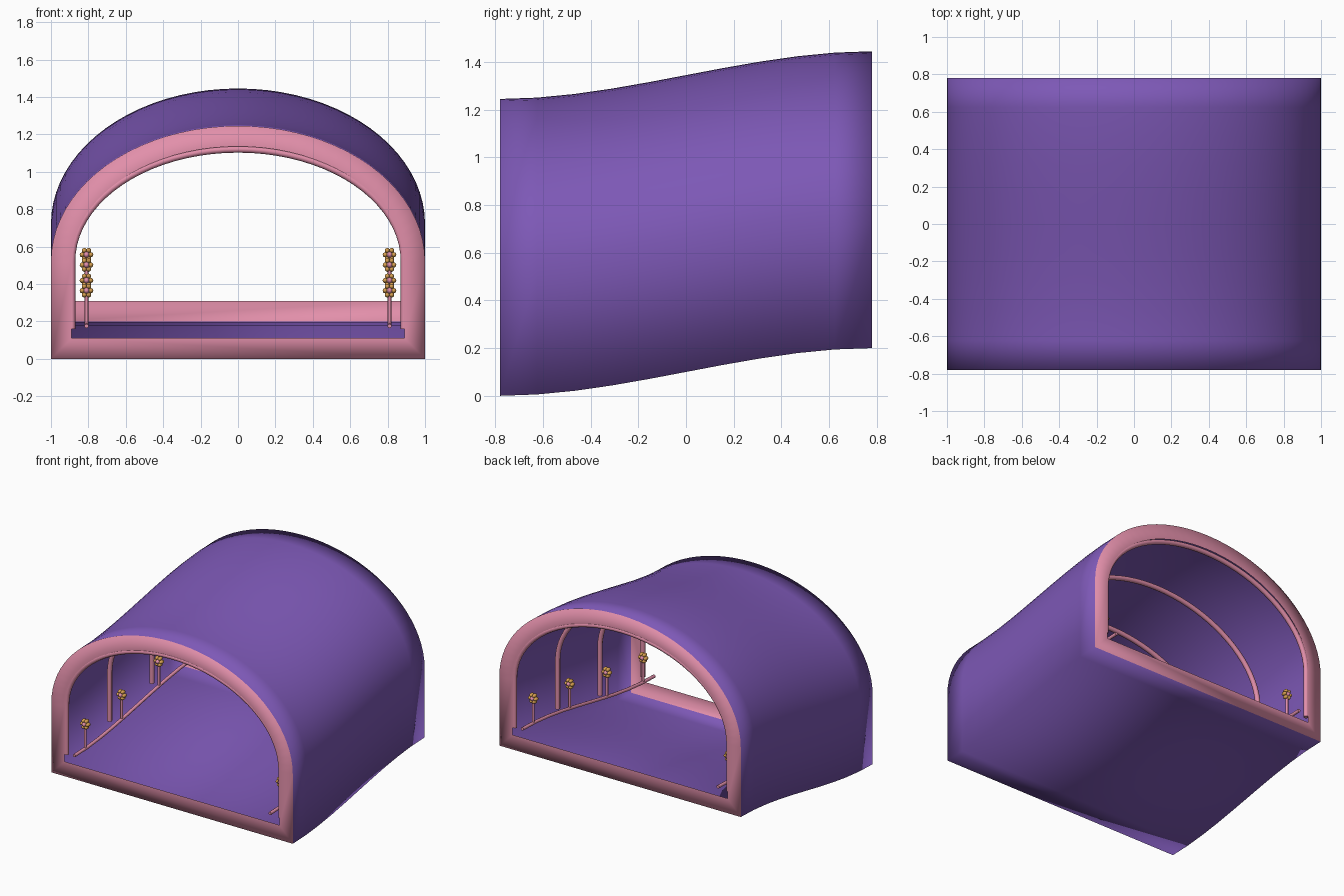
import bpy, bmesh, math
from mathutils import Matrix, Vector

cube = bpy.data.objects.get("Cube")
if cube:
    bpy.data.objects.remove(cube, do_unlink=True)

HALF = 0.78      # half of the tunnel length
SPRING = 0.52    # height where the walls turn into the arch


def material(name, rgb):
    m = bpy.data.materials.new(name)
    m.use_nodes = True
    m.diffuse_color = (*rgb, 1)
    m.node_tree.nodes["Principled BSDF"].inputs["Base Color"].default_value = (*rgb, 1)
    return m


purple = material("purple", (0.205, 0.098, 0.468))
pink = material("pink", (0.76, 0.275, 0.402))
gold = material("gold", (0.68, 0.352, 0.08))


def rise(y):
    """Smooth climb of the floor from front to back."""
    t = min(max((y + HALF) / (2 * HALF), 0), 1)
    return 0.2 * t * t * (3 - 2 * t)


def arch(half_width, top, base, y, steps=40):
    """Straight walls with a half ellipse above, from one foot to the other."""
    pts = [(half_width, base)]
    for i in range(steps + 1):
        a = math.pi * i / steps
        pts.append((half_width * math.cos(a), SPRING + (top - SPRING) * math.sin(a)))
    pts.append((-half_width, base))
    return [Vector((x, y, z + rise(y))) for x, z in pts]


def mesh_object(name, bm, mats):
    me = bpy.data.meshes.new(name)
    bm.to_mesh(me)
    bm.free()
    for m in mats:
        me.materials.append(m)
    me.polygons.foreach_set("use_smooth", [True] * len(me.polygons))
    ob = bpy.data.objects.new(name, me)
    bpy.context.collection.objects.link(ob)
    return ob


def tube(name, points, radius, mat):
    cu = bpy.data.curves.new(name, "CURVE")
    cu.dimensions = "3D"
    cu.bevel_depth = radius
    cu.bevel_resolution = 2
    cu.use_fill_caps = True
    sp = cu.splines.new("POLY")
    sp.points.add(len(points) - 1)
    for p, co in zip(sp.points, points):
        p.co = (*co, 1)
    sp.use_smooth = True
    cu.materials.append(mat)
    ob = bpy.data.objects.new(name, cu)
    bpy.context.collection.objects.link(ob)
    return ob


# Tunnel skin with a flat pink frame closing each end
def add_ring(bm, pts):
    return [bm.verts.new(p) for p in pts]


def bridge(bm, a, b, index):
    n = len(a)
    for i in range(n):
        j = (i + 1) % n
        f = bm.faces.new((a[i], a[j], b[j], b[i]))
        f.material_index = index


bm = bmesh.new()
SEGMENTS = 10
stations = [-HALF + 2 * HALF * i / SEGMENTS for i in range(SEGMENTS + 1)]
rings = [add_ring(bm, arch(1, 1.245, 0, y)) for y in stations]
front_lip = add_ring(bm, arch(0.89, 1.135, 0.11, -HALF))
back_lip = add_ring(bm, arch(0.89, 1.135, 0.11, HALF))
bridge(bm, front_lip, rings[0], 1)
for a, b in zip(rings, rings[1:]):
    bridge(bm, a, b, 0)
bridge(bm, rings[-1], back_lip, 1)
bmesh.ops.recalc_face_normals(bm, faces=bm.faces)
mesh_object("tunnel_shell", bm, [purple, pink])

# Ribs inside the vault
for i, y in enumerate((-0.76, -0.25, 0.25, 0.76)):
    tube(f"rib_{i + 1}", arch(0.888, 1.12, 0.16, y), 0.018, pink)


# Flower heads: a ring of gold petals around a pink heart
def ball(bm, centre, size, index):
    mat = Matrix.Translation(centre) @ Matrix.Diagonal((*size, 1))
    new = bmesh.ops.create_icosphere(bm, subdivisions=2, radius=1, matrix=mat)
    for f in {f for v in new["verts"] for f in v.link_faces}:
        f.material_index = index


def flower(name, x, y, z):
    bm = bmesh.new()
    for k in range(6):
        a = math.tau * k / 6
        offset = Vector((0.023 * math.cos(a), 0, 0.026 * math.sin(a)))
        ball(bm, Vector((x, y, z)) + offset, (0.014, 0.022, 0.014), 0)
    ball(bm, (x, y, z), (0.018, 0.03, 0.018), 1)
    mesh_object(name, bm, [gold, pink])


# Side rails with flower stems, on both sides
for side, sx in (("left", 1), ("right", -1)):
    x = 0.81 * sx
    path = [(x, y, 0.175 + rise(y)) for y in stations]
    tube(f"{side}_rail", path, 0.012, pink)
    for i, y in enumerate((-0.65, -0.22, 0.22, 0.65)):
        z = rise(y)
        tube(f"{side}_stem_{i + 1}", [(x, y, z + 0.17), (x, y, z + 0.35)], 0.01, pink)
        flower(f"{side}_flower_{i + 1}", x, y, z + 0.36)
